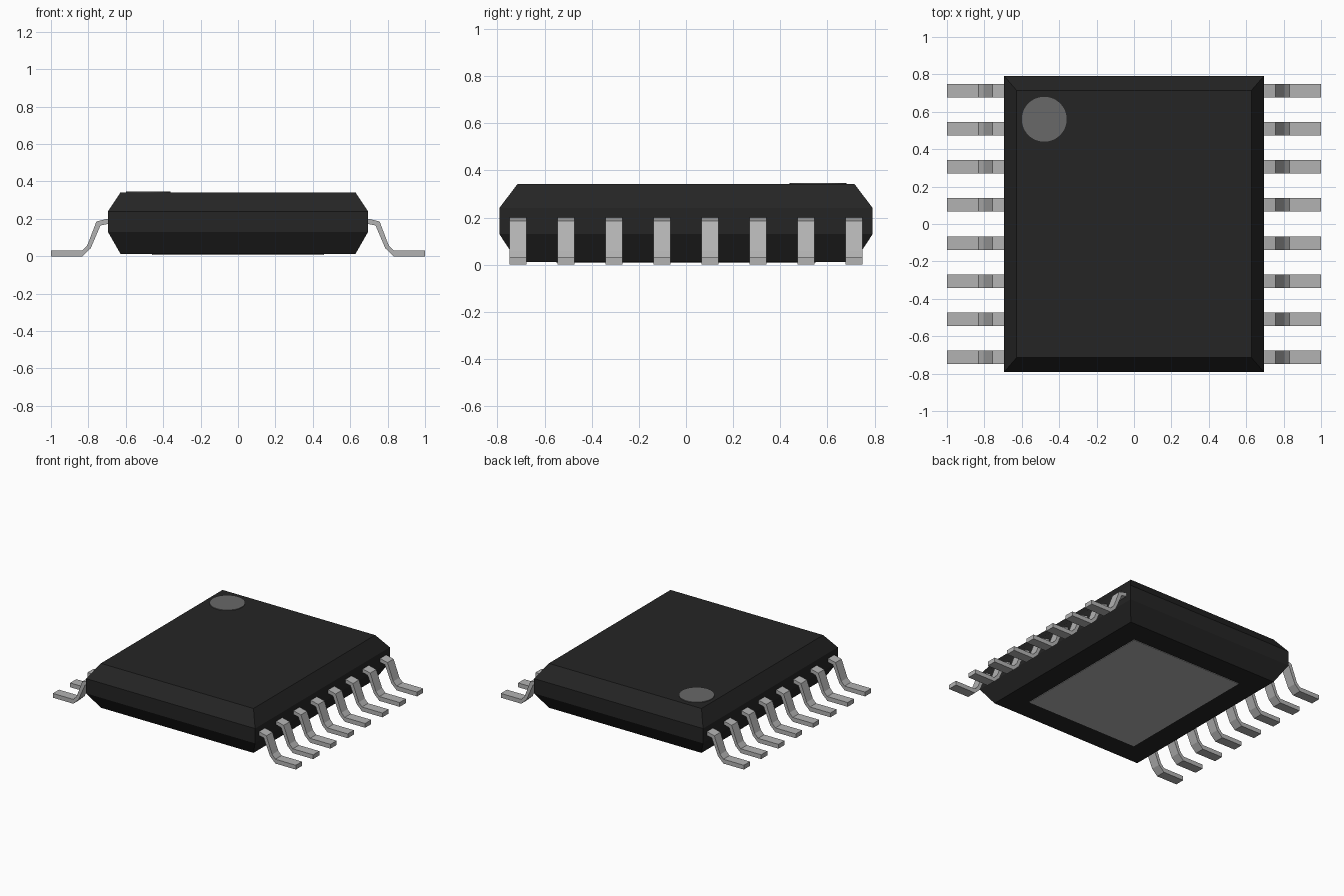
import bpy, bmesh

cube = bpy.data.objects.get("Cube")
if cube:
    bpy.data.objects.remove(cube, do_unlink=True)


def material(name, value):
    m = bpy.data.materials.new(name)
    m.use_nodes = True
    colour = (value, value, value, 1)
    m.diffuse_color = colour
    m.node_tree.nodes["Principled BSDF"].inputs["Base Color"].default_value = colour
    return m


black = material("black plastic", 0.018)
silver = material("silver metal", 0.45)
grey = material("grey marking", 0.14)


def finish(name, bm, mat):
    bmesh.ops.recalc_face_normals(bm, faces=bm.faces)
    mesh = bpy.data.meshes.new(name)
    bm.to_mesh(mesh)
    bm.free()
    mesh.materials.append(mat)
    ob = bpy.data.objects.new(name, mesh)
    bpy.context.collection.objects.link(ob)
    return ob


def loft(name, sections, mat):
    """Join equal-length rings of points and cap both ends."""
    bm = bmesh.new()
    rings = [[bm.verts.new(p) for p in ring] for ring in sections]
    for a, b in zip(rings, rings[1:]):
        for i in range(len(a)):
            j = (i + 1) % len(a)
            bm.faces.new((a[i], a[j], b[j], b[i]))
    bm.faces.new(rings[0])
    bm.faces.new(rings[-1])
    return finish(name, bm, mat)


def rectangle(hx, hy, z):
    return [(-hx, -hy, z), (hx, -hy, z), (hx, hy, z), (-hx, hy, z)]


# Moulded body, tapered above and below its middle band
loft("body", [rectangle(0.628, 0.715, 0.012), rectangle(0.695, 0.792, 0.13),
              rectangle(0.695, 0.792, 0.24), rectangle(0.628, 0.715, 0.342)], black)

# Metal pad underneath
loft("bottom_pad", [rectangle(0.46, 0.55, 0.008), rectangle(0.46, 0.55, 0.014)], silver)

# Round marker on the top
bm = bmesh.new()
bmesh.ops.create_cone(bm, cap_ends=True, segments=48, radius1=0.12, radius2=0.12, depth=0.006)
marker = finish("corner_marker", bm, grey)
marker.location = (-0.48, 0.56, 0.344)

# Bent leads in two mirrored rows
outline = [(0.66, 0.2), (0.7, 0.2), (0.757, 0.186), (0.805, 0.06), (0.832, 0.032), (1, 0.032),
           (1, 0), (0.832, 0), (0.788, 0.042), (0.735, 0.165), (0.7, 0.172), (0.66, 0.172)]
for side, label in ((1, "left"), (-1, "right")):
    for i in range(8):
        y = (i - 3.5) * 0.2035
        loft(f"{label}_lead_{i + 1}",
             [[(side * x, y + dy, z) for x, z in outline] for dy in (-0.036, 0.036)], silver)
